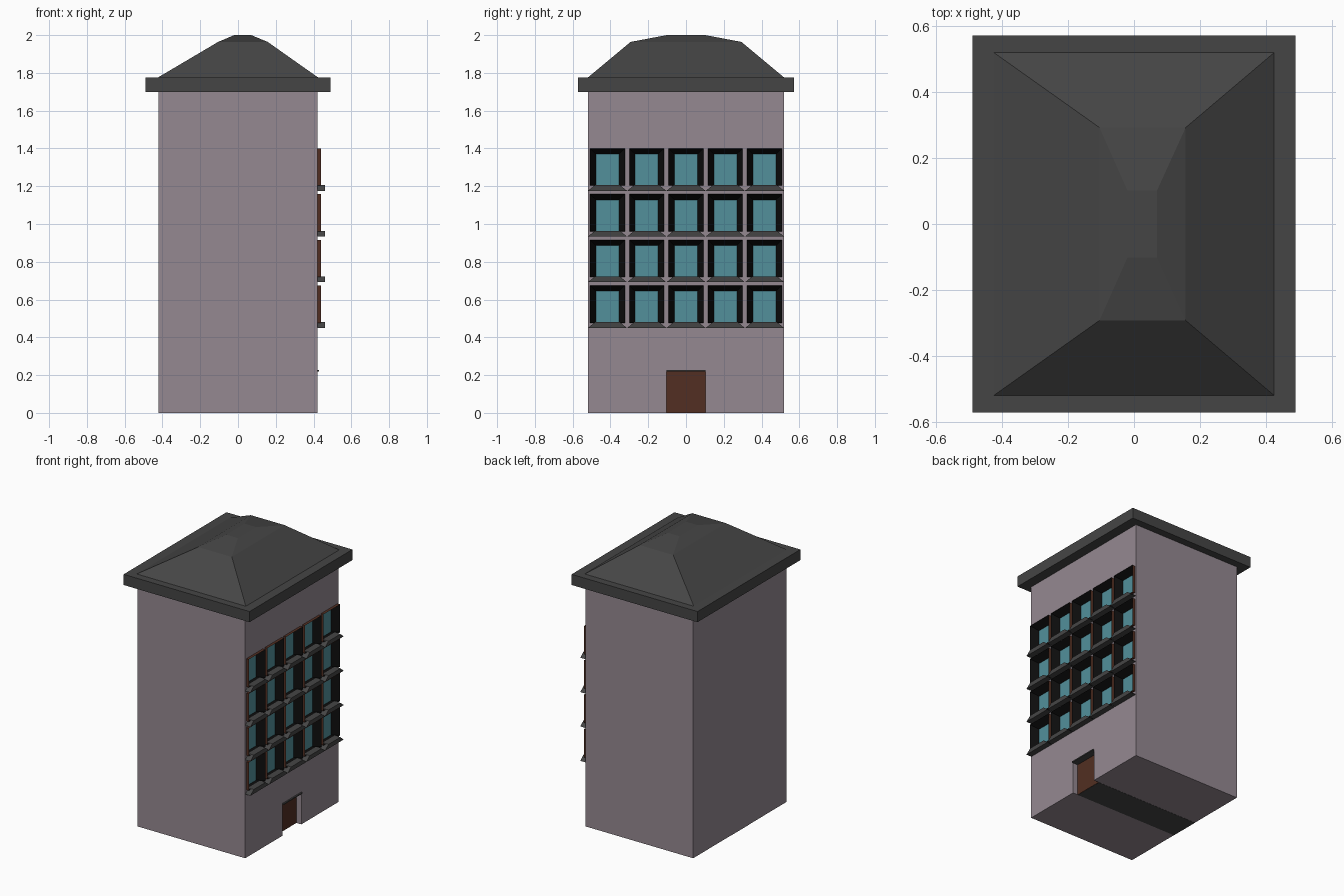
import bpy, bmesh

if "Cube" in bpy.data.objects:
    bpy.data.objects.remove(bpy.data.objects["Cube"])

def mat(name, r, g, b):
    m = bpy.data.materials.new(name)
    m.diffuse_color = (r, g, b, 1)
    m.use_nodes = True
    m.node_tree.nodes["Principled BSDF"].inputs["Base Color"].default_value = m.diffuse_color
    return m

WALL = mat("mauve_wall", 0.30, 0.25, 0.285)
SLATE = mat("slate", 0.06, 0.06, 0.06)
BROWN = mat("brown", 0.085, 0.028, 0.016)
BLACK = mat("dark_reveal", 0.004, 0.004, 0.004)
GLASS = mat("glass", 0.085, 0.28, 0.33)

def finish(name, bm, *mats):
    me = bpy.data.meshes.new(name)
    bm.to_mesh(me)
    bm.free()
    for m in mats:
        me.materials.append(m)
    ob = bpy.data.objects.new(name, me)
    bpy.context.collection.objects.link(ob)
    return ob

def loft(bm, rings, caps=(True, True), index=0):
    """Skin a stack of four-point rings."""
    vs = [[bm.verts.new(p) for p in r] for r in rings]
    for a, b in zip(vs, vs[1:]):
        for i in range(4):
            j = (i + 1) % 4
            bm.faces.new((a[i], a[j], b[j], b[i])).material_index = index
    if caps[0]:
        bm.faces.new(vs[0][::-1]).material_index = index
    if caps[1]:
        bm.faces.new(vs[-1]).material_index = index

def flat(x0, x1, y0, y1, z):       # horizontal ring
    return [(x0, y0, z), (x1, y0, z), (x1, y1, z), (x0, y1, z)]

def upright(x, y, hy, z0, z1):     # ring facing +x
    return [(x, y - hy, z0), (x, y + hy, z0), (x, y + hy, z1), (x, y - hy, z1)]

def box(bm, x0, x1, y0, y1, z0, z1):
    loft(bm, [flat(x0, x1, y0, y1, z0), flat(x0, x1, y0, y1, z1)])

COLS = [(i - 2) * 0.208 for i in range(5)]
TOPS = [0.674 + i * 0.242 for i in range(4)]
CELLS = [(y, t) for t in TOPS for y in COLS]
HY, BACK, H = 0.092, 0.385, 0.197

# Openings for windows and door
bm = bmesh.new()
for y, t in CELLS:
    box(bm, BACK, 0.6, y - HY, y + HY, t - H, t)
box(bm, 0.38, 0.6, -0.104, 0.104, -0.1, 0.222)
cutter = finish("opening_cutter", bm, WALL)
cutter.hide_render = True
cutter.hide_viewport = True

# Main block
bm = bmesh.new()
box(bm, -0.42, 0.42, -0.52, 0.52, 0, 1.70)
body = finish("walls", bm, WALL)
mod = body.modifiers.new("openings", 'BOOLEAN')
mod.operation = 'DIFFERENCE'
mod.solver = 'EXACT'
mod.object = cutter

# Dark strip under the building, behind the door
bm = bmesh.new()
box(bm, -0.42, 0.38, -0.104, 0.104, -0.001, 0.004)
finish("floor_strip", bm, SLATE)

# Eave slab and two-pitch roof
bm = bmesh.new()
box(bm, -0.49, 0.49, -0.572, 0.572, 1.70, 1.775)
finish("eave", bm, SLATE)
bm = bmesh.new()
loft(bm, [flat(-0.425, 0.425, -0.52, 0.52, 1.775),
          flat(-0.105, 0.157, -0.293, 0.293, 1.964),
          flat(-0.02, 0.07, -0.102, 0.102, 2.0)])
finish("roof", bm, SLATE)

# Door and thin lintel
bm = bmesh.new()
box(bm, 0.37, 0.382, -0.104, 0.104, 0, 0.222)
finish("door", bm, BROWN)
bm = bmesh.new()
box(bm, 0.38, 0.43, -0.104, 0.104, 0.22, 0.228)
finish("door_lintel", bm, SLATE)

# Windows: brown casing, splayed dark reveal, glass pane, tapered sill
frames, panes, sills = bmesh.new(), bmesh.new(), bmesh.new()
for y, t in CELLS:
    b = t - H
    rim = upright(0.44, y, HY, b, t)
    inner = upright(0.39, y, 0.061, b + 0.002, t - 0.03)
    loft(frames, [upright(0.415, y, HY, b, t), rim], (False, False))
    loft(frames, [rim, inner], (False, False), 1)
    panes.faces.new([panes.verts.new(p) for p in inner])
    loft(sills, [flat(0.415, 0.46, y - 0.103, y + 0.103, b - 0.027),
                 flat(0.415, 0.46, y - 0.066, y + 0.066, b + 0.003)])
finish("window_frames", frames, BROWN, BLACK)
finish("window_panes", panes, GLASS)
finish("window_sills", sills, SLATE)
